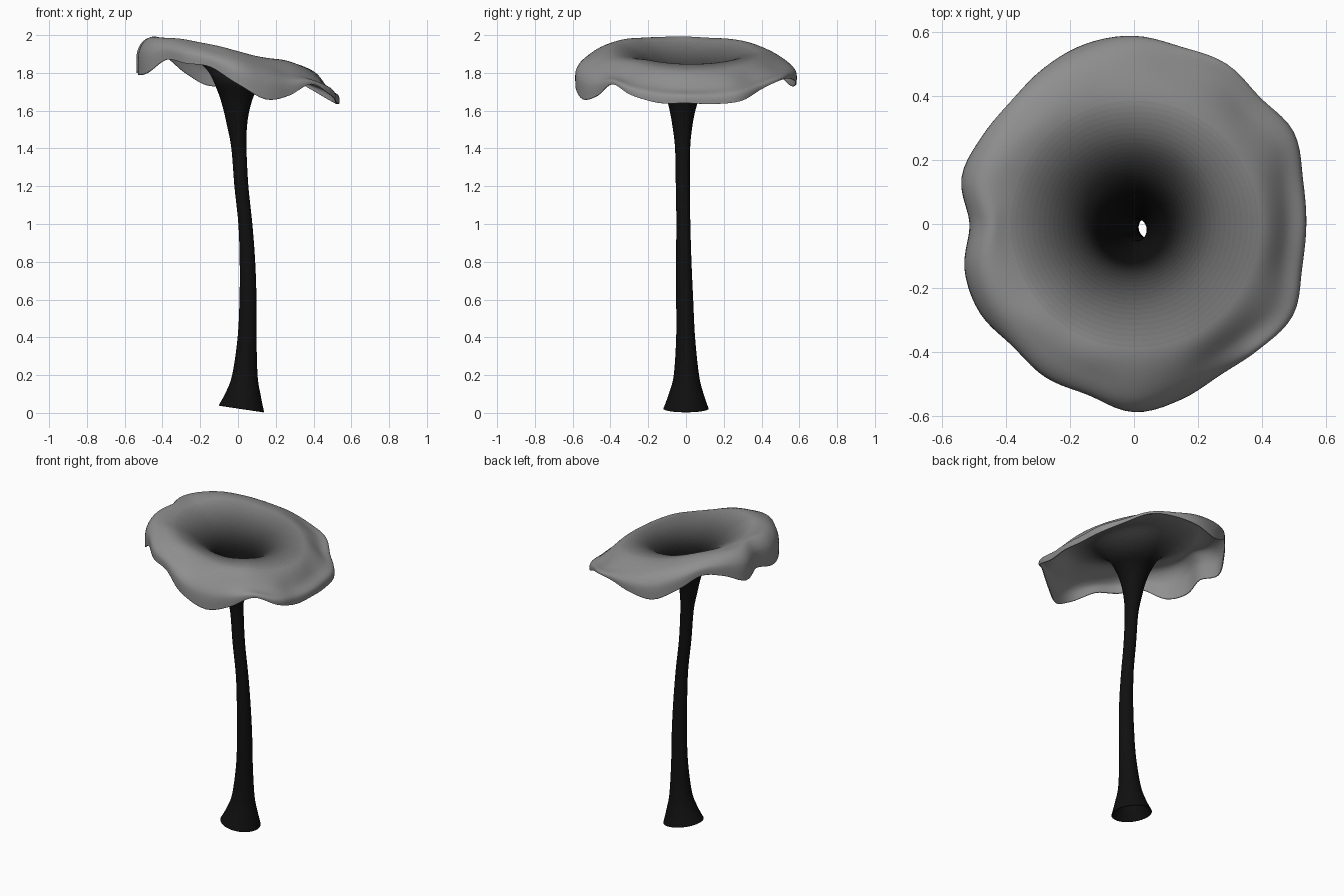
import bpy, bmesh
from math import cos, sin, pi

if "Cube" in bpy.data.objects:
    bpy.data.objects.remove(bpy.data.objects["Cube"])

SEG, SUB = 120, 8

def cr(a, b, c, d, t):
    # Catmull-Rom interpolation
    return 0.5 * (2*b + (c-a)*t + (2*a-5*b+4*c-d)*t*t + (3*b-a-3*c+d)*t**3)

def around(table, u):
    # smooth periodic lookup, u in 0..1 around the cap
    n = len(table)
    i = int(u * n)
    return cr(*[table[(i + k) % n] for k in (-1, 0, 1, 2)], u * n - i)

# stem rings: height, centre x, centre y, radius, tilt
STEM = [(.022, .018, 0, .120, -.15), (.10, .029, .001, .092, -.13),
        (.20, .037, .002, .067, -.08), (.40, .048, -.002, .050, 0),
        (.60, .053, -.007, .045, 0), (.80, .050, -.012, .041, 0),
        (1.0, .039, -.014, .037, 0), (1.2, .018, -.017, .037, 0),
        (1.4, .005, -.018, .040, 0), (1.52, -.005, -.019, .053, 0),
        (1.62, -.008, -.018, .073, 0), (1.71, -.007, -.014, .105, -.03)]

# wavy rim, every 15 degrees counter-clockwise from +x: radius and height
RIM_R = [.54, .548, .578, .56, .58, .575, .59, .585, .565, .545, .55, .56,
         .515, .55, .558, .54, .555, .555, .59, .57, .545, .555, .575, .545]
RIM_Z = [1.64, 1.635, 1.65, 1.71, 1.76, 1.77, 1.75, 1.73, 1.80, 1.88, 1.86, 1.80,
         1.82, 1.79, 1.80, 1.87, 1.85, 1.83, 1.74, 1.66, 1.68, 1.74, 1.68, 1.64]

def column(u):
    # one profile from the foot to the rim
    a = 2 * pi * u
    c, s = cos(a), sin(a)
    front = max(0, -s)
    pts = [(x + r*c, y + r*s, z + t*r*c) for z, x, y, r, t in STEM]
    R, Z = around(RIM_R, u), around(RIM_Z, u)
    wave = Z - (1.765 - .09*c)
    crest = 1.853 - .135*c + .12*wave + .022*front
    k = .62 - .05*c
    for r, z in ((.165, 1.805 - .012*c), (.27, 1.874 - .03*c + .05*wave + .01*front),
                 (.40, 1.89 - .085*c + .1*wave + .022*front), (.88*R, crest),
                 (.975*R, crest*k + Z*(1 - k) - .003), (.985*R, Z)):
        pts.append((r*c, r*s, z))
    ext = [pts[0]] + pts + [pts[-1]]
    out = []
    for i in range(len(pts) - 1):
        for k in range(SUB):
            out.append([cr(*[ext[i + j][m] for j in range(4)], k / SUB) for m in range(3)])
    return out + [list(pts[-1])]

# lofted trumpet skin
bm = bmesh.new()
cols = [[bm.verts.new(p) for p in column(i / SEG)] for i in range(SEG)]
rows = len(cols[0])
stem_rows = (len(STEM) - 1) * SUB
SHADES = 24
for i in range(SEG):
    A, B = cols[i], cols[(i + 1) % SEG]
    for j in range(rows - 1):
        f = bm.faces.new((A[j], B[j], B[j+1], A[j+1]))
        f.smooth = True
        f.material_index = max(0, min(SHADES - 1, j - stem_rows))
me = bpy.data.meshes.new("trumpet_mushroom")
bm.to_mesh(me)
bm.free()
ob = bpy.data.objects.new("trumpet_mushroom", me)
bpy.context.collection.objects.link(ob)

# black stem fading to a grey cap
for k in range(SHADES):
    v = .005 + .27 * (k / (SHADES - 1)) ** 2
    m = bpy.data.materials.new("skin_shade_%d" % k)
    m.diffuse_color = (v, v, v, 1)
    m.use_nodes = True
    m.node_tree.nodes["Principled BSDF"].inputs["Base Color"].default_value = m.diffuse_color
    me.materials.append(m)

# thin flesh, grown inward
sol = ob.modifiers.new("thin_flesh", 'SOLIDIFY')
sol.thickness = .005
sol.offset = -1
